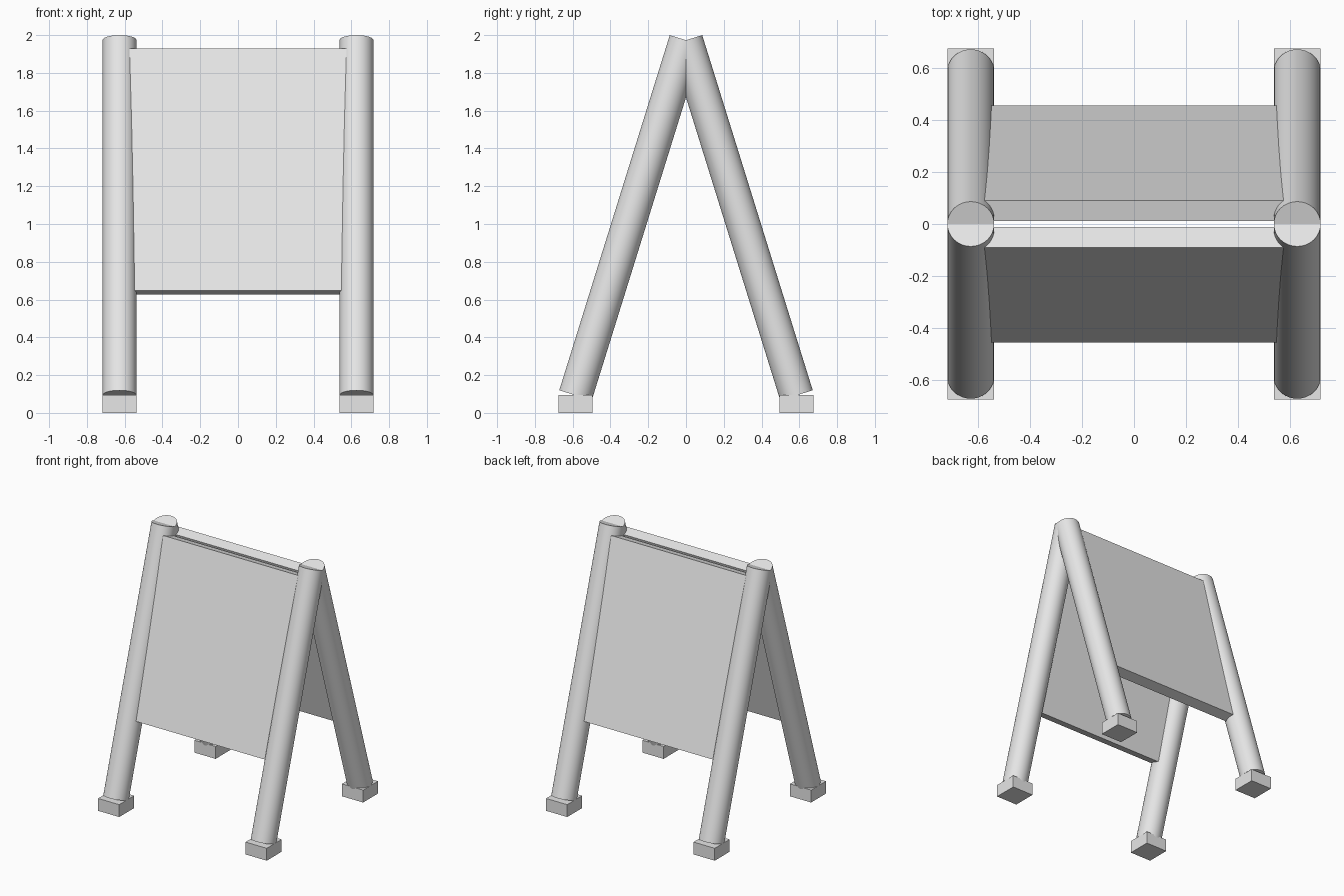
import bpy
import bmesh
from math import atan2
from mathutils import Matrix, Vector

cube = bpy.data.objects.get("Cube")
if cube:
    bpy.data.objects.remove(cube, do_unlink=True)

grey = bpy.data.materials.new("light_grey")
grey.use_nodes = True
grey.diffuse_color = (0.8, 0.8, 0.8, 1)
grey.node_tree.nodes["Principled BSDF"].inputs["Base Color"].default_value = (0.8, 0.8, 0.8, 1)


def add_object(name, bm, smooth=False):
    mesh = bpy.data.meshes.new(name)
    bmesh.ops.recalc_face_normals(bm, faces=bm.faces)
    bm.to_mesh(mesh)
    bm.free()
    mesh.materials.append(grey)
    obj = bpy.data.objects.new(name, mesh)
    bpy.context.collection.objects.link(obj)
    if smooth:
        bpy.ops.object.select_all(action='DESELECT')
        obj.select_set(True)
        bpy.context.view_layer.objects.active = obj
        bpy.ops.object.shade_smooth_by_angle()
    return obj


def box(name, centre, size, tilt=0):
    bm = bmesh.new()
    matrix = (Matrix.Translation(centre) @ Matrix.Rotation(tilt, 4, 'X')
              @ Matrix.Diagonal((*size, 1)))
    bmesh.ops.create_cube(bm, size=1, matrix=matrix)
    return add_object(name, bm)


def pole(name, bottom, top, radius):
    bm = bmesh.new()
    axis = top - bottom
    tilt = atan2(-axis.y, axis.z)
    matrix = Matrix.Translation((top + bottom) / 2) @ Matrix.Rotation(tilt, 4, 'X')
    bmesh.ops.create_cone(bm, cap_ends=True, segments=48, radius1=radius,
                          radius2=radius, depth=axis.length, matrix=matrix)
    return add_object(name, bm, smooth=True)


LEG_X = 0.627
RADIUS = 0.09
THICKNESS = 0.081

for end, s in (("front", -1), ("back", 1)):
    # Leaning round legs on square feet
    for side, x in (("left", LEG_X), ("right", -LEG_X)):
        pole(f"{end}_{side}_leg", Vector((x, s * 0.585, 0.093)),
             Vector((x, 0, 1.973)), RADIUS)
        box(f"{end}_{side}_foot", (x, s * 0.585, 0.0475), (0.18, 0.18, 0.095))

    # Sign board, leaning a little steeper than the legs
    top = Vector((0, s * 0.09, 1.93))
    bottom = Vector((0, s * 0.456, 0.648))
    run = top - bottom
    inward = Vector((0, -s * run.z, s * run.y)).normalized()
    centre = (top + bottom) / 2 + inward * THICKNESS / 2
    box(f"{end}_board", centre, (2 * LEG_X, THICKNESS, run.length),
        atan2(-run.y, run.z))
